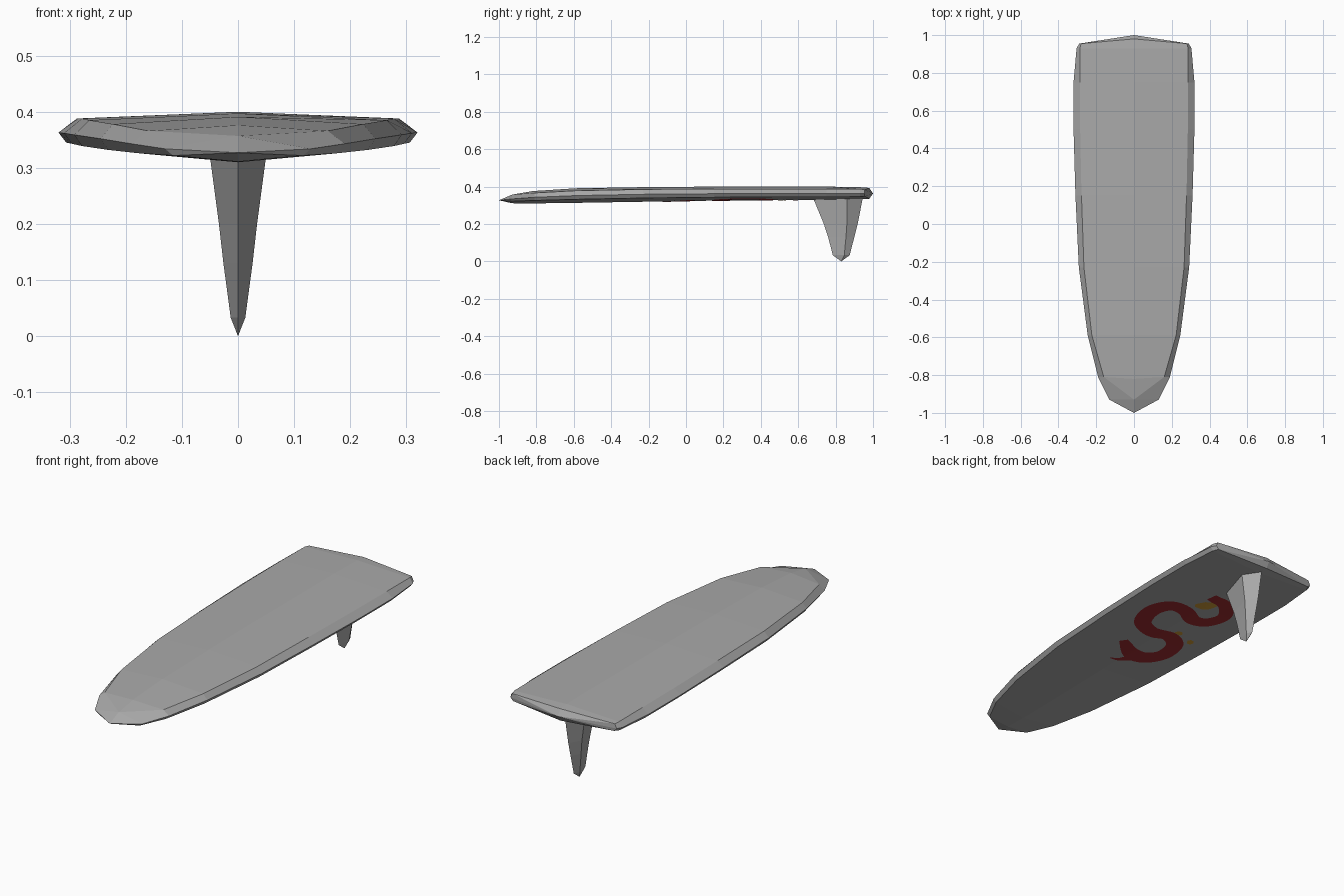
import bpy, bmesh, math
from mathutils import Vector
from mathutils.bvhtree import BVHTree

if "Cube" in bpy.data.objects:
    bpy.data.objects.remove(bpy.data.objects["Cube"])


def material(name, rgb):
    m = bpy.data.materials.new(name)
    m.diffuse_color = (*rgb, 1)
    m.use_nodes = True
    m.node_tree.nodes["Principled BSDF"].inputs["Base Color"].default_value = m.diffuse_color
    return m


GREY = material("grey", (0.4, 0.4, 0.4))
RED = material("dark red", (0.34, 0.025, 0.03))
YELLOW = material("amber", (0.6, 0.32, 0.04))


def finish(bm, name, mat, fix_normals=True):
    bmesh.ops.remove_doubles(bm, verts=bm.verts, dist=0.0002)
    if fix_normals:
        bmesh.ops.recalc_face_normals(bm, faces=bm.faces)
    me = bpy.data.meshes.new(name)
    bm.to_mesh(me)
    bm.free()
    me.materials.append(mat)
    ob = bpy.data.objects.new(name, me)
    bpy.context.collection.objects.link(ob)
    return ob


def skin(bm, rings):
    """Join a row of closed rings with quads."""
    for a, b in zip(rings, rings[1:]):
        n = len(a)
        for i in range(n):
            bm.faces.new((a[i], a[(i + 1) % n], b[(i + 1) % n], b[i]))


# Board: cross-sections along y
# centre y, edge y, deck half width, rim half width, z of deck centre, deck edge, rim, low rim, bottom
stations = [
    (-0.93, -0.93, 0.000, 0.130, 0.357, 0.357, 0.334, 0.322, 0.311),
    (-0.82, -0.81, 0.160, 0.190, 0.376, 0.366, 0.343, 0.326, 0.310),
    (-0.59, -0.59, 0.223, 0.245, 0.391, 0.378, 0.352, 0.332, 0.313),
    (-0.23, -0.23, 0.265, 0.292, 0.397, 0.385, 0.359, 0.339, 0.319),
    (0.15, 0.15, 0.278, 0.310, 0.400, 0.388, 0.362, 0.343, 0.325),
    (0.50, 0.50, 0.285, 0.320, 0.400, 0.388, 0.363, 0.345, 0.328),
    (0.75, 0.75, 0.287, 0.320, 0.400, 0.388, 0.363, 0.345, 0.330),
    (0.93, 0.93, 0.286, 0.304, 0.397, 0.387, 0.363, 0.346, 0.332),
    (0.98, 0.955, 0.280, 0.290, 0.393, 0.384, 0.363, 0.348, 0.335),
]
bm = bmesh.new()
rings = []
for yc, ye, wd, wr, zt, zd, zr, zl, zb in stations:
    half = [(wd, ye, zd), (wr, ye, zr), (wr - 0.014, ye, zl)]
    ring = [(0, yc, zt)] + half + [(0, yc, zb)] + [(-x, y, z) for x, y, z in reversed(half)]
    rings.append([bm.verts.new(p) for p in ring])
skin(bm, rings)
# Nose and tail points
for ring, tip in ((rings[0], (0, -1, 0.327)), (rings[-1], (0, 1, 0.363))):
    v = bm.verts.new(tip)
    for i in range(8):
        bm.faces.new((ring[i], ring[(i + 1) % 8], v))
bmesh.ops.recalc_face_normals(bm, faces=bm.faces)
surface = BVHTree.FromBMesh(bm)
finish(bm, "board", GREY)

# Fin: tapering lozenge sections
bm = bmesh.new()
rings = []
for z, y0, y1, w in ((0.35, 0.675, 0.947, 0.054), (0.2, 0.737, 0.918, 0.034),
                     (0.13, 0.76, 0.9, 0.026), (0.033, 0.785, 0.875, 0.013)):
    ym = y0 + 0.68 * (y1 - y0)
    rings.append([bm.verts.new(p) for p in ((0, y0, z), (w, ym, z), (0, y1, z), (-w, ym, z))])
skin(bm, rings)
tip = bm.verts.new((0, 0.83, 0))
for i in range(4):
    bm.faces.new((rings[-1][i], rings[-1][(i + 1) % 4], tip))
bm.faces.new(rings[0])
finish(bm, "fin", GREY)


# Painted ribbons on the underside, draped just below the surface
def spline(pts, steps=6):
    p = [Vector(q) for q in pts]
    p = [2 * p[0] - p[1]] + p + [2 * p[-1] - p[-2]]
    out = []
    for i in range(1, len(p) - 2):
        a, b, c, d = p[i - 1:i + 3]
        for k in range(steps):
            t = k / steps
            out.append(0.5 * (2 * b + (c - a) * t + (2 * a - 5 * b + 4 * c - d) * t * t
                              + (3 * b - a - 3 * c + d) * t ** 3))
    return out + [p[-2]]


def ribbon(name, pts, mat, depth=0.002, across=4):
    """Points are x, y, half width."""
    path = spline(pts)
    bm = bmesh.new()
    rows = []
    for i, q in enumerate(path):
        d = path[min(i + 1, len(path) - 1)] - path[max(i - 1, 0)]
        n = Vector((-d.y, d.x)).normalized()
        row = []
        for k in range(across + 1):
            s = (2 * k / across - 1) * max(q.z, 0.002)
            x, y = q.x + n.x * s, q.y + n.y * s
            hit = surface.ray_cast(Vector((x, y, -1)), Vector((0, 0, 1)))[0]
            row.append(bm.verts.new((x, y, hit.z - depth)))
        rows.append(row)
    for a, b in zip(rows, rows[1:]):
        for k in range(across):
            bm.faces.new((a[k], a[k + 1], b[k + 1], b[k]))
    for f in bm.faces:
        f.normal_update()
        if f.normal.z > 0:
            f.normal_flip()
    finish(bm, name, mat, False)


ribbon("painted_serpent_body", [
    (0.03, 0.61, 0.03), (-0.07, 0.59, 0.035), (-0.14, 0.50, 0.035), (-0.11, 0.41, 0.04),
    (-0.04, 0.39, 0.04), (0.04, 0.43, 0.04), (0.12, 0.42, 0.04), (0.16, 0.33, 0.042),
    (0.13, 0.22, 0.042), (0.045, 0.18, 0.042), (-0.05, 0.20, 0.04), (-0.13, 0.145, 0.042),
    (-0.145, 0.04, 0.045), (-0.09, -0.03, 0.05), (-0.01, -0.03, 0.045), (0.09, 0.03, 0.022)], RED)
ribbon("painted_serpent_jaw", [(-0.04, -0.06, 0.03), (0.0, -0.11, 0.012), (0.04, -0.13, 0.003)], RED, 0.0025)
ribbon("painted_flame", [(0.04, 0.50, 0.012), (0.0, 0.53, 0.035), (-0.03, 0.57, 0.02)], YELLOW, 0.0015)
ribbon("painted_spark", [(-0.155, 0.225, 0.008), (-0.175, 0.21, 0.018), (-0.19, 0.21, 0.006)], YELLOW, 0.003)
ribbon("painted_crest", [(-0.05, 0.24, 0.006), (-0.07, 0.25, 0.016), (-0.09, 0.24, 0.006)], YELLOW, 0.0015)
